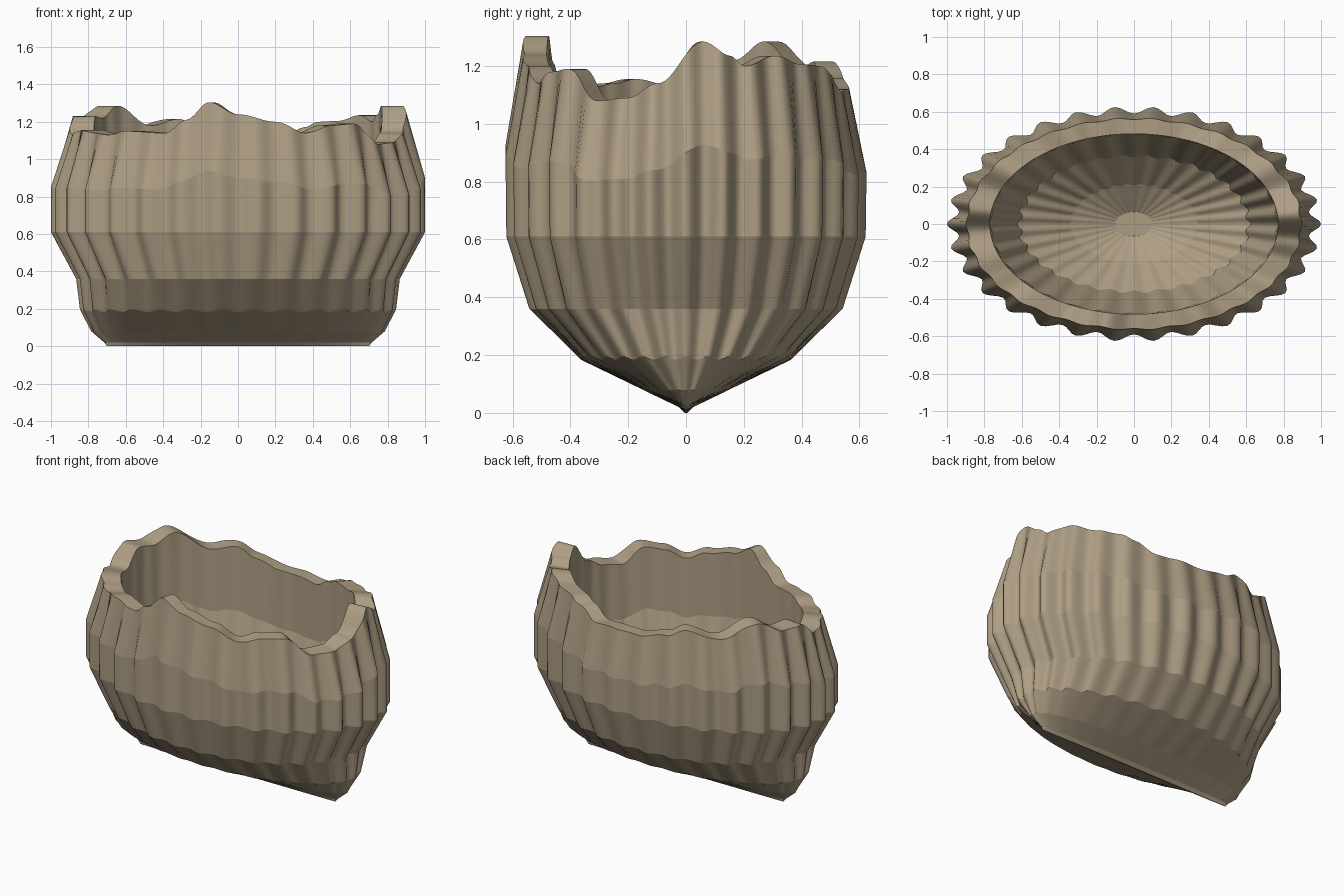
import bpy, bmesh, math

if "Cube" in bpy.data.objects:
    bpy.data.objects.remove(bpy.data.objects["Cube"])

FLUTES = 30
SEG = 240

# Broken rim: (angle in degrees, height) control points
RIM = [(6, 1.285), (16, 1.235), (21, 1.20), (33, 1.235), (46, 1.205), (56, 1.20),
       (63, 1.17), (72, 1.11), (82, 1.12), (93, 1.12), (105, 1.16), (114, 1.215),
       (127, 1.18), (146, 1.285),
       (160, 1.22), (171, 1.23), (185, 1.13), (201, 1.155), (211, 1.14), (219, 1.13),
       (228, 1.15), (244, 1.14), (252, 1.21), (260, 1.305), (270, 1.24), (283, 1.20),
       (294, 1.14), (304, 1.18), (314, 1.19), (327, 1.08), (339, 1.09), (350, 1.14)]


def rim_height(deg):
    pts = [(RIM[-1][0] - 360, RIM[-1][1])] + RIM + [(RIM[0][0] + 360, RIM[0][1])]
    for (a, za), (b, zb) in zip(pts, pts[1:]):
        if a <= deg <= b:
            t = (deg - a) / (b - a)
            return za + (zb - za) * (0.5 - 0.5 * math.cos(math.pi * t))
    return pts[-1][1]


# Cross-section rings, keel to rim to inner floor:
# (x radius, y radius, z, flute depth, share of rim wave, height scallop)
RINGS = [
    (0.70, 0.004, 0.0, 0.0, 0, 0),
    (0.715, 0.025, 0.02, 0.0, 0, 0),
    (0.785, 0.15, 0.08, 0.01, 0, 0),
    (0.845, 0.375, 0.19, 0.03, 0, 0.006),
    (0.865, 0.545, 0.36, 0.045, 0, 0),
    (1.00, 0.625, 0.61, 0.06, 0, 0),
    (1.00, 0.628, 0.87, 0.06, 0.6, 0),
    (0.90, 0.567, 1.19, 0.015, 1, 0),
    (0.77, 0.482, 1.19, 0.0, 1, 0),
    (0.77, 0.482, 0.79, 0.02, 0.6, 0),
    (0.625, 0.37, 0.38, 0.04, 0, 0),
    (0.345, 0.215, 0.22, 0.04, 0, 0),
    (0.10, 0.065, 0.12, 0.0, 0, 0),
]

# Fluted bowl shell
bm = bmesh.new()
loops = []
for rx, ry, z, depth, wave, scallop in RINGS:
    loop = []
    for i in range(SEG):
        a = 2 * math.pi * i / SEG
        c = math.cos(FLUTES * a)
        s = 1 - depth * (0.5 - 0.5 * c)
        dz = wave * (rim_height(math.degrees(a)) - 1.19) + scallop * c
        loop.append(bm.verts.new((rx * s * math.cos(a), ry * s * math.sin(a), z + dz)))
    loops.append(loop)
for lo, hi in zip(loops, loops[1:]):
    for i in range(SEG):
        j = (i + 1) % SEG
        bm.faces.new((lo[i], lo[j], hi[j], hi[i]))
# Keel cap and inner floor disc
bm.faces.new(loops[0][::-1])
bm.faces.new(loops[-1])
bmesh.ops.recalc_face_normals(bm, faces=bm.faces)
# Rings are creased, flutes run smooth around the bowl
for f in bm.faces:
    f.smooth = True
for loop in loops:
    for i in range(SEG):
        e = bm.edges.get((loop[i], loop[(i + 1) % SEG]))
        if e:
            e.smooth = False
mesh = bpy.data.meshes.new("fluted_bowl")
bm.to_mesh(mesh)
bm.free()
bowl = bpy.data.objects.new("fluted_bowl", mesh)
bpy.context.collection.objects.link(bowl)

# Tan surface
mat = bpy.data.materials.new("tan_shell")
mat.diffuse_color = (0.42, 0.34, 0.23, 1)
mat.use_nodes = True
mat.node_tree.nodes["Principled BSDF"].inputs["Base Color"].default_value = mat.diffuse_color
mesh.materials.append(mat)
